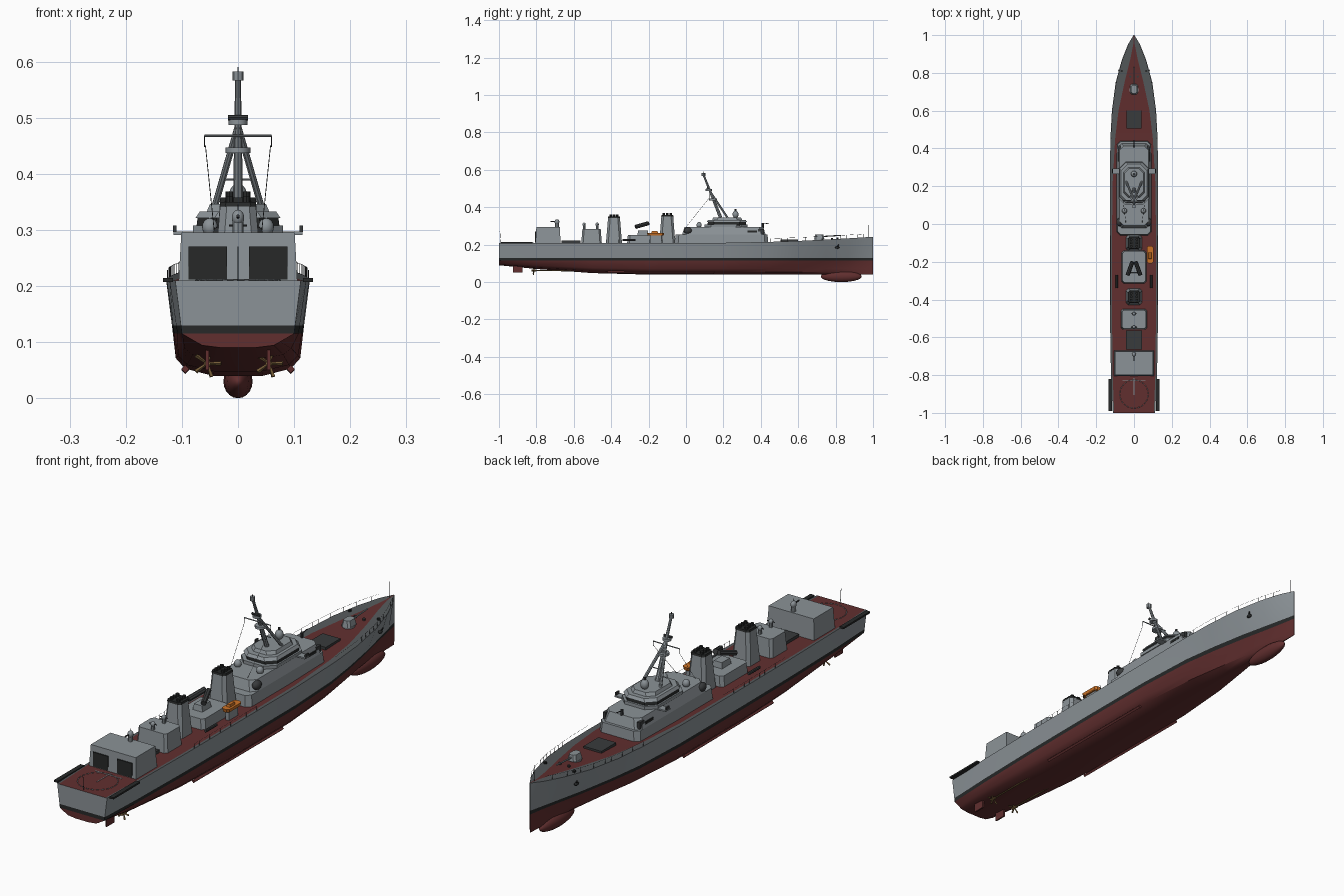
import bpy, bmesh, math
from mathutils import Vector

default_cube = bpy.data.objects.get("Cube")
if default_cube:
    bpy.data.objects.remove(default_cube)


def make_material(name, colour):
    material = bpy.data.materials.new(name)
    material.use_nodes = True
    material.diffuse_color = (*colour, 1)
    shader = next(n for n in material.node_tree.nodes if n.type == 'BSDF_PRINCIPLED')
    shader.inputs["Base Color"].default_value = (*colour, 1)
    return material


grey = make_material("ship grey", (.26, .29, .31))
deck_grey = make_material("deck edge grey", (.09, .1, .105))
red = make_material("oxide red", (.12, .028, .028))
black = make_material("black", (.02, .022, .022))
dark = make_material("dark grey", (.04, .043, .045))
orange = make_material("boat orange", (.6, .17, .02))
bronze = make_material("bronze", (.18, .11, .04))


def finish(name, bm, *materials, smooth=False):
    bmesh.ops.recalc_face_normals(bm, faces=bm.faces)
    mesh = bpy.data.meshes.new(name)
    bm.to_mesh(mesh)
    bm.free()
    for material in materials:
        mesh.materials.append(material)
    part = bpy.data.objects.new(name, mesh)
    bpy.context.collection.objects.link(part)
    if smooth:
        bpy.ops.object.select_all(action='DESELECT')
        part.select_set(True)
        bpy.context.view_layer.objects.active = part
        bpy.ops.object.shade_smooth_by_angle(angle=math.radians(35))
    return part


def block(name, y0, y1, half, z0, z1, material, taper=0.0, chamfer=0.0, x=0.0):
    """Prism with optional cut corners, narrowing by taper toward its top."""
    bm = bmesh.new()
    rings = []
    for z, t in ((z0, 0), (z1, taper)):
        w, a, b = half - t, y0 + t, y1 - t
        if chamfer:
            c = chamfer
            outline = [(w, a + c), (w, b - c), (w - c, b), (c - w, b),
                       (-w, b - c), (-w, a + c), (c - w, a), (w - c, a)]
        else:
            outline = [(w, a), (w, b), (-w, b), (-w, a)]
        rings.append([bm.verts.new((x + px, py, z)) for px, py in outline])
    low, high = rings
    bm.faces.new(low)
    bm.faces.new(high)
    for i in range(len(low)):
        j = (i + 1) % len(low)
        bm.faces.new((low[i], low[j], high[j], high[i]))
    return finish(name, bm, material)


def tube(name, start, end, r, material, r_end=None, sides=8):
    start, end = Vector(start), Vector(end)
    bm = bmesh.new()
    bmesh.ops.create_cone(bm, cap_ends=True, segments=sides, radius1=r,
                          radius2=r if r_end is None else r_end, depth=(end - start).length)
    part = finish(name, bm, material, smooth=sides > 6)
    part.location = (start + end) / 2
    part.rotation_mode = 'QUATERNION'
    part.rotation_quaternion = (end - start).to_track_quat('Z', 'Y')
    return part


def ball(name, centre, radii, material):
    bm = bmesh.new()
    bmesh.ops.create_uvsphere(bm, u_segments=16, v_segments=10, radius=1)
    part = finish(name, bm, material, smooth=True)
    part.location, part.scale = centre, radii
    return part


# Hull stations: y, deck half, waterline half, bilge half, keel z, deck z, red deck half
stations = [
    (-1, .112, .1, .075, .09, .21, .105), (-.8, .122, .108, .095, .07, .21, .113),
    (-.5, .127, .114, .107, .048, .21, .116), (-.2, .128, .116, .111, .04, .21, .117),
    (.2, .128, .115, .108, .04, .21, .114), (.45, .125, .102, .085, .04, .215, .1),
    (.6, .117, .08, .058, .04, .22, .082), (.75, .097, .052, .03, .04, .227, .05),
    (.87, .064, .026, .012, .04, .234, .02), (.95, .032, .01, .005, .04, .239, .004),
    (1, .002, .002, .002, .04, .242, .001)]


def deck_edge(y):
    for a, b in zip(stations, stations[1:]):
        if a[0] <= y <= b[0]:
            t = (y - a[0]) / (b[0] - a[0])
            return a[1] + t * (b[1] - a[1]), a[5] + t * (b[5] - a[5])


bm = bmesh.new()
band = [2, 2, 2, 2, 3, 0, 1, 2]
sections = []
for y, deck, water, bilge, keel, top, painted in stations:
    rise = .115 - keel
    half = [(0, keel), (bilge * .4, keel), (bilge * .85, keel + rise * .17),
            (bilge, keel + rise * .42), (water, .115),
            (water + (deck - water) * .15, .13), (deck, top), (painted, top), (0, top)]
    loop = half + [(-px, z) for px, z in half[-2:0:-1]]
    sections.append([bm.verts.new((px, y, z)) for px, z in loop])
bands = band + band[::-1]
count = len(bands)
for a, b in zip(sections, sections[1:]):
    for i in range(count):
        j = (i + 1) % count
        bm.faces.new((a[i], a[j], b[j], b[i])).material_index = bands[i]
last = len(band)
for end in (sections[0], sections[-1]):
    for i in range(last):
        ring = [end[i], end[i + 1], end[-i - 1], end[-i % count]]
        corners = list(dict.fromkeys(ring))
        if len(corners) > 2:
            bm.faces.new(corners).material_index = 2 if i < 4 else bands[i] if i < 6 else 0
finish("hull", bm, grey, deck_grey, red, black, smooth=True)
ball("bow_bulb", (0, .83, .03), (.026, .11, .03), red)

# Forward deckhouse, bridge and details
block("forward_house_base", -.06, .44, .092, .205, .255, grey, .004, .018)
block("forward_house_upper", -.02, .425, .088, .255, .295, grey, .012, .022)
block("bridge_base", .1, .33, .08, .294, .308, grey, 0, .035)
block("bridge_windows", .115, .322, .074, .306, .322, black, .002, .034)
block("bridge_roof", .11, .326, .076, .321, .333, grey, .008, .034)
block("bridge_top", .14, .3, .056, .332, .346, grey, .006, .026)
block("bridge_wing", .265, .295, .115, .291, .297, grey)
ball("roof_director", (0, .265, .362), (.016, .016, .02), grey)
tube("director_mast", (0, .265, .375), (0, .265, .39), .005, dark)
for side in (-1, 1):
    block("wing_post", .27, .29, .003, .296, .308, dark, x=side * .113)
    ball("side_dish", (side * .078, .01, .275), (.016, .022, .018), dark)
    block("house_window", .33, .38, .003, .266, .276, black, x=side * .083)
    block("forward_locker", .385, .415, .006, .258, .285, dark, x=side * .077)
    ball("satellite_dome", (side * .05, .07, .305), (.014, .014, .016), grey)
tube("front_light_gun", (0, .41, .29), (0, .41, .315), .006, dark)
tube("front_light_barrel", (0, .41, .31), (0, .445, .315), .002, dark)

# Raked tripod mast
tube("mast_pole", (0, .185, .345), (0, .093, .575), .009, grey, .005)
for side in (-1, 1):
    tube("mast_leg", (side * .042, .225, .34), (0, .128, .485), .006, grey)
    tube("yard_drop", (side * .06, .125, .468), (side * .06, .125, .448), .001, dark)
    tube("signal_wire", (side * .058, .125, .45), (side * .042, .0, .295), .0007, dark, sides=4)
for z, y, r in ((.442, .145, .022), (.492, .122, .017)):
    tube("mast_platform", (0, y, z - .005), (0, y, z + .005), r, grey, sides=12)
tube("main_yard", (-.06, .125, .468), (.06, .125, .468), .0022, grey)
tube("lower_yard", (-.024, .175, .39), (.024, .175, .39), .002, grey)
tube("radar_bar", (-.018, .115, .5), (.018, .115, .5), .005, dark)
tube("mast_head", (0, .093, .566), (0, .093, .582), .01, grey)
tube("mast_tip", (0, .093, .58), (0, .093, .59), .001, dark)

# Funnels with dark caps and exhaust pipes
for centre, top in ((-.1, .35), (-.385, .342)):
    block("funnel", centre - .043, centre + .043, .043, .205, top, grey, .011, .012)
    block("funnel_cap", centre - .033, centre + .033, .033, top, top + .008, black, .002, .01)
    for dx in (-.015, .015):
        for dy in (-.018, 0, .018):
            tube("exhaust_pipe", (dx, centre + dy, top), (dx, centre + dy, top + .018), .007, black)

# Midship house, crossed launchers and small boat
block("midship_house", -.315, -.14, .066, .205, .252, grey, .004, .012)
block("launcher_base", -.26, -.2, .022, .25, .275, grey, .004)
for side in (-1, 1):
    tube("launcher_tube", (side * .034, -.27, .295), (side * .008, -.2, .315), .011, dark)
    tube("torpedo_tube", (side * .092, -.34, .225), (side * .092, -.27, .225), .006, dark)
block("boat_cradle", -.19, -.13, .008, .21, .25, grey, x=.084)
hull_boat = block("small_boat", -.205, -.12, .014, .248, .262, orange, -.003, .008, x=.085)
block("small_boat_cabin", -.185, -.15, .008, .262, .272, orange, .002, x=.085)

# Aft house and hangar
block("aft_house", -.56, -.45, .07, .205, .285, grey, .006, .01)
for y in (-.545, -.475):
    tube("aft_director_post", (0, y, .28), (0, y, .305), .007, grey)
    ball("aft_director", (0, y, .308), (.009, .009, .01), grey)
    tube("aft_director_arm", (-.016, y, .308), (.016, y, .308), .002, dark)
block("aft_launch_hatch", -.665, -.565, .042, .205, .222, dark)
block("hangar", -.805, -.67, .106, .205, .295, grey, .005)
for side in (-1, 1):
    door = block("hangar_door", -.804, -.798, .034, .212, .27, black, x=side * .054)
    door.location.y = -.002
tube("hangar_gun_post", (0, -.69, .294), (0, -.69, .318), .01, grey)
ball("hangar_gun", (0, -.69, .322), (.011, .013, .014), grey)
tube("hangar_gun_barrel", (0, -.69, .322), (0, -.725, .325), .003, dark)
tube("hangar_aerial", (0, -.69, .33), (0, -.69, .345), .001, dark)

# Flight deck: dashed landing circle, centre line and edge nets
for i in range(24):
    a, b = (2 * math.pi * (i + k) / 24 for k in (0, .6))
    tube("landing_dash", (.075 * math.cos(a), .075 * math.sin(a) - .9, .2105),
         (.075 * math.cos(b), .075 * math.sin(b) - .9, .2105), .0016, grey, sides=4)
block("landing_line", -.905, -.815, .0015, .209, .2112, grey)
block("landing_cross_line", -.832, -.828, .06, .209, .2112, grey)
for side in (-1, 1):
    block("edge_net", -.99, -.82, .009, .207, .214, black, x=side * .125)
tube("flag_staff", (0, -.99, .21), (0, -.995, .27), .001, dark)
tube("jack_staff", (0, .975, .24), (0, .975, .305), .001, dark)

# Foredeck: hatch, gun, capstans and breakwater
block("foredeck_hatch", .505, .6, .04, .21, .228, dark)
tube("gun_ring", (0, .71, .215), (0, .71, .231), .024, grey, sides=16)
block("gun_house", .685, .74, .02, .23, .255, grey, .005, .008)
tube("gun_barrel", (0, .735, .244), (0, .83, .25), .003, grey)
for side in (-1, 1):
    tube("capstan", (side * .02, .78, .225), (side * .02, .78, .236), .006, dark)
    tube("bollard", (side * .065, .81, .225), (side * .065, .81, .238), .006, black)

    # Anchors, bilge keels, shafts, propellers and rudders
    ball("anchor", (side * .074, .808, .185), (.007, .012, .007), black)
    tube("anchor_shank", (side * .072, .808, .185), (side * .081, .815, .2), .003, black)
    tube("bilge_keel", (side * .094, -.42, .052), (side * .094, .15, .05), .007, red, sides=4)
    tube("propeller_shaft", (side * .055, -.55, .06), (side * .055, -.82, .062), .003, bronze)
    tube("propeller_hub", (side * .055, -.8, .062), (side * .055, -.825, .062), .006, bronze)
    for k in range(5):
        turn = 2 * math.pi * k / 5
        tube("propeller_blade", (side * .055, -.812, .062),
             (side * .055 + .025 * math.cos(turn), -.816, .062 + .025 * math.sin(turn)),
             .002, bronze, .004, sides=4)
    block("rudder", -.925, -.875, .003, .05, .1, red, x=side * .055)

    # Guard rails along the deck edge
    for start, stop, steps in ((-.46, -.06, 12), (.45, .95, 16)):
        points = []
        for i in range(steps + 1):
            y = start + (stop - start) * i / steps
            edge, top = deck_edge(y)
            points.append(Vector((side * (edge - .002), y, top)))
            tube("rail_post", points[-1], points[-1] + Vector((0, 0, .018)), .0006, dark, sides=4)
        for a, b in zip(points, points[1:]):
            lift = Vector((0, 0, .018))
            tube("rail_wire", a + lift, b + lift, .0005, dark, sides=4)
